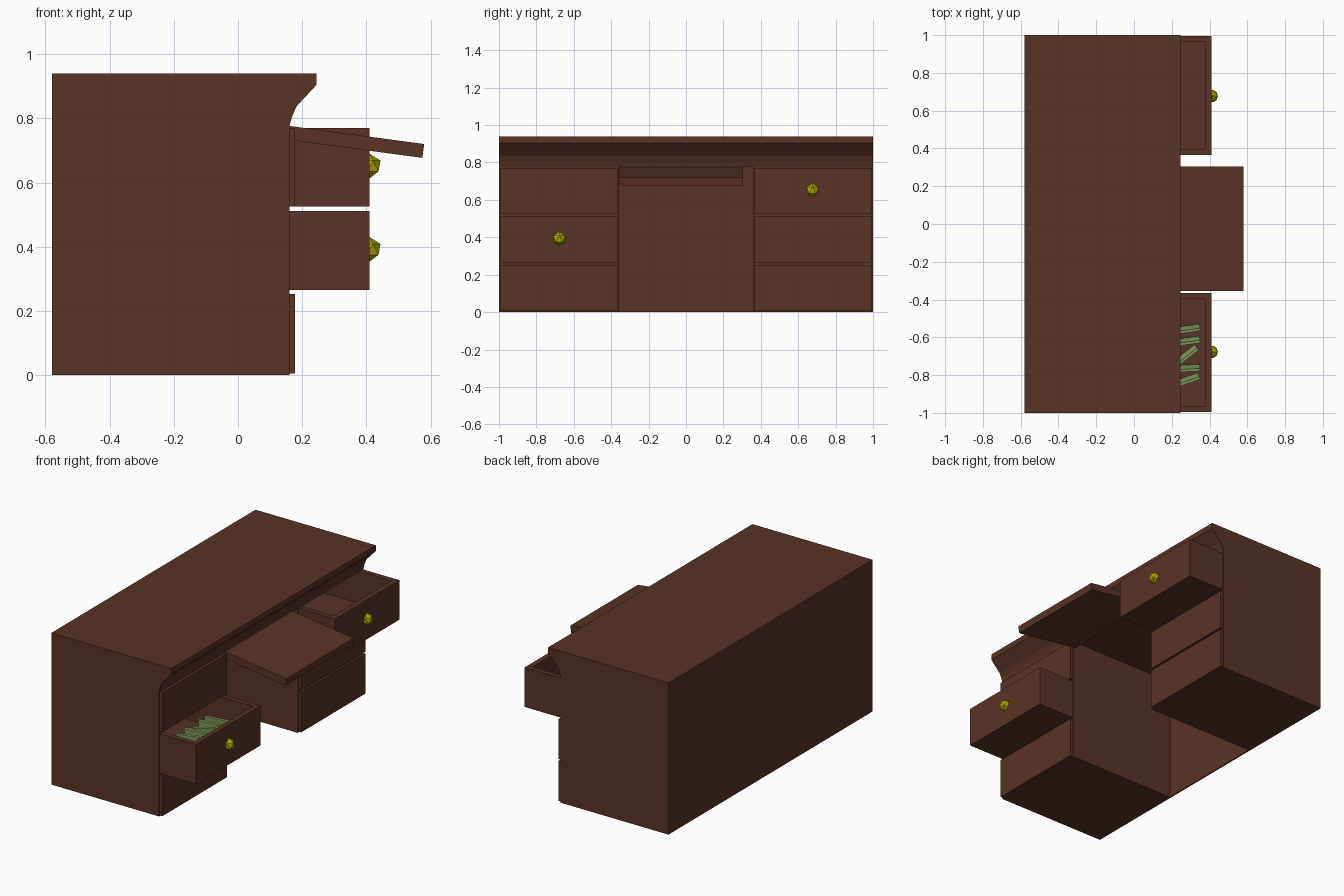
import bpy, bmesh, math
from mathutils import Matrix

if "Cube" in bpy.data.objects:
    bpy.data.objects.remove(bpy.data.objects["Cube"])


def material(name, rgb):
    m = bpy.data.materials.new(name)
    m.diffuse_color = (*rgb, 1)
    m.use_nodes = True
    m.node_tree.nodes["Principled BSDF"].inputs["Base Color"].default_value = m.diffuse_color
    return m


WOOD = material("dark_wood", (0.10, 0.033, 0.018))
BRASS = material("brass", (0.42, 0.42, 0.0))
PAPER = material("green_paper", (0.25, 0.38, 0.12))


def finish(name, bm, mat):
    bmesh.ops.recalc_face_normals(bm, faces=bm.faces)
    mesh = bpy.data.meshes.new(name)
    bm.to_mesh(mesh)
    bm.free()
    mesh.materials.append(mat)
    ob = bpy.data.objects.new(name, mesh)
    bpy.context.collection.objects.link(ob)
    return ob


def box(name, x, y, z, mat=WOOD):
    """Box from (min, max) ranges."""
    bm = bmesh.new()
    bmesh.ops.create_cube(bm, size=1)
    for v in bm.verts:
        v.co = [r[0] if c < 0 else r[1] for c, r in zip(v.co, (x, y, z))]
    return finish(name, bm, mat)


def prism(name, profile, y0, y1):
    """Extrude an x-z profile along y."""
    bm = bmesh.new()
    face = bm.faces.new([bm.verts.new((x, y0, z)) for x, z in profile])
    ext = bmesh.ops.extrude_face_region(bm, geom=[face])
    for g in ext["geom"]:
        if isinstance(g, bmesh.types.BMVert):
            g.co.y = y1
    return finish(name, bm, WOOD)


def open_drawer(name, x, y, z, wall=0.045):
    """Box with a recess pressed into its top."""
    bm = bmesh.new()
    bmesh.ops.create_cube(bm, size=1)
    for v in bm.verts:
        v.co = [r[0] if c < 0 else r[1] for c, r in zip(v.co, (x, y, z))]
    bm.normal_update()
    top = max(bm.faces, key=lambda f: f.normal.z)
    bmesh.ops.inset_region(bm, faces=[top], thickness=wall)
    bmesh.ops.inset_region(bm, faces=[top], thickness=0, depth=0)
    for v in top.verts:
        v.co.z = z[0] + wall
    return finish(name, bm, WOOD)


def knob(name, x, y, z):
    bm = bmesh.new()
    bmesh.ops.create_icosphere(bm, subdivisions=1, radius=0.038,
                               matrix=Matrix.Translation((x, y, z)))
    return finish(name, bm, BRASS)


BACK, FRONT = -0.58, 0.16
ROWS = [(0.005, 0.253), (0.265, 0.511), (0.525, 0.77)]
OPEN = {("left", 1), ("right", 2)}

# Desktop with moulded front edge, and back panel
prism("desktop", [(BACK, 0.775), (BACK, 0.94), (0.245, 0.94), (0.245, 0.905),
                  (0.182, 0.837), (0.168, 0.805), (FRONT, 0.775)], -1, 1)
box("back_panel", (BACK, BACK + 0.008), (-1, 1), (0, 0.775))

# Two pedestals with three drawers each
for side, s in (("left", -1), ("right", 1)):
    def span(a, b):
        return tuple(sorted((s * a, s * b)))

    box(side + "_outer_panel", (BACK, FRONT), span(0.992, 1), (0, 0.775))
    box(side + "_inner_panel", (BACK, FRONT), span(0.357, 0.367), (0, 0.775))
    for i, z in enumerate([(0, 0.005), (0.253, 0.265), (0.511, 0.525), (0.77, 0.775)]):
        box(f"{side}_divider_{i}", (BACK, FRONT), span(0.36, 0.997), z)
    for i, z in enumerate(ROWS):
        name = f"{side}_drawer_{i}"
        if (side, i) in OPEN:
            open_drawer(name, (-0.3, 0.41), span(0.364, 0.995), z)
            knob(name + "_knob", 0.41, s * 0.677, sum(z) / 2 + 0.004)
        else:
            box(name, (-0.5, 0.178), span(0.364, 0.995), z)

# Sloping pull-out writing board
prism("writing_board", [(0.155, 0.777), (0.58, 0.72), (0.574, 0.677), (0.15, 0.734)],
      -0.356, 0.305)

# Paper bundles standing in the open left drawer: (y, turn in degrees)
for i, (y, turn) in enumerate([(-0.56, 9), (-0.623, 8), (-0.705, 38),
                               (-0.765, 3), (-0.832, 19)]):
    bundle = box(f"paper_bundle_{i}", (-0.085, 0.085), (-0.007, 0.007),
                 (-0.08, 0.08), PAPER)
    bundle.location = (0.265, y, 0.392)
    bundle.rotation_euler = (math.radians(8), 0, math.radians(turn))
